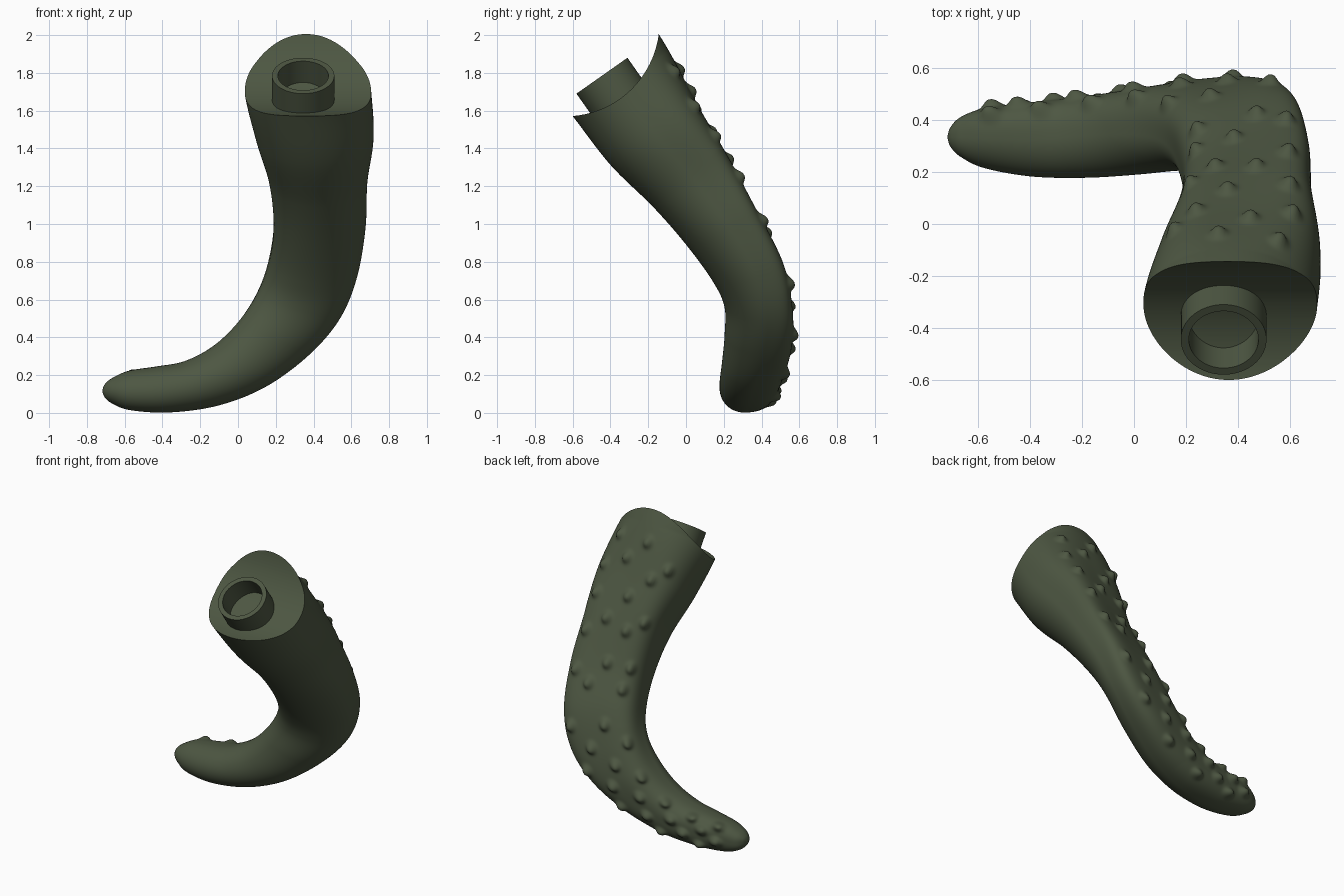
import bpy, bmesh, math
from mathutils import Vector, Matrix
from mathutils.kdtree import KDTree

if "Cube" in bpy.data.objects:
    bpy.data.objects.remove(bpy.data.objects["Cube"])

mat = bpy.data.materials.new("dark_green")
mat.diffuse_color = (0.075, 0.095, 0.055, 1)
mat.use_nodes = True
mat.node_tree.nodes["Principled BSDF"].inputs["Base Color"].default_value = mat.diffuse_color

# Cross-sections along the limb: centre x,y,z | half width x,y,z | half depth y,z
SECTIONS = [
    (0.36, -0.55, 2.037, 0.335, 0, 0, 0.265, 0.188),
    (0.365, -0.347, 1.747, 0.337, 0, 0, 0.252, 0.177),
    (0.405, -0.167, 1.467, 0.313, 0.015, 0, 0.23, 0.157),
    (0.425, 0.018, 1.225, 0.26, 0.035, 0, 0.188, 0.137),
    (0.432, 0.18, 0.98, 0.243, 0.055, 0, 0.165, 0.10),
    (0.395, 0.317, 0.75, 0.235, 0.065, -0.03, 0.163, 0.065),
    (0.32, 0.375, 0.565, 0.22, 0.055, -0.065, 0.163, 0.02),
    (0.19, 0.378, 0.395, 0.19, 0.035, -0.085, 0.17, 0),
    (0.01, 0.355, 0.2475, 0.14, 0.012, -0.1075, 0.165, 0),
    (-0.19, 0.334, 0.1575, 0.09, 0, -0.1175, 0.156, 0),
    (-0.395, 0.325, 0.124, 0.035, 0, -0.121, 0.142, 0.01),
    (-0.575, 0.33, 0.118, 0.005, 0, -0.103, 0.115, 0.01),
    (-0.665, 0.335, 0.117, 0, 0, -0.068, 0.078, 0),
    (-0.705, 0.335, 0.117, 0, 0, -0.035, 0.04, 0),
    (-0.718, 0.335, 0.117, 0, 0, -0.004, 0.004, 0),
]
# Bumps on the upper back, x,y seen from the top
UPPER_BUMPS = [(0.13, -0.02), (0.32, -0.04), (0.56, -0.07), (0.24, 0.05), (0.45, 0.02),
               (0.61, 0.04), (0.19, 0.16), (0.36, 0.13), (0.60, 0.15), (0.31, 0.22),
               (0.47, 0.22), (0.22, 0.28), (0.59, 0.28), (0.38, 0.33), (0.24, 0.36),
               (0.58, 0.40), (0.47, 0.42)]


def section(t):
    """Catmull-Rom blend of the section table."""
    last = len(SECTIONS) - 1
    i = min(int(t), last - 1)
    f = t - i
    p = [SECTIONS[max(0, min(last, i + k))] for k in (-1, 0, 1, 2)]
    s = [0.5 * (2 * b + (c - a) * f + (2 * a - 5 * b + 4 * c - d) * f * f
                + (3 * b - a - 3 * c + d) * f ** 3) for a, b, c, d in zip(*p)]
    return Vector(s[:3]), Vector(s[3:6]), Vector((0, s[6], s[7]))


def surface(t, ang):
    """Point on the limb: flattened back, rounded front."""
    c, b, n = section(t)
    u, v = math.cos(ang), math.sin(ang)
    flat = 2.1 + 1.9 * max(0, min(1, (t - 1) / 1.8))
    flat -= 1.4 * max(0, min(1, (t - 5.5) / 3))
    e = flat if v > 0 else 2.0
    r = (abs(u) ** e + abs(v) ** e) ** (-1 / e)
    return c + b * (u * r) + n * (v * r)


def finish(obj):
    obj.data.materials.append(mat)
    bpy.ops.object.select_all(action='DESELECT')
    obj.select_set(True)
    bpy.context.view_layer.objects.active = obj
    bpy.ops.object.shade_smooth_by_angle(angle=math.radians(40))


def make_object(name, bm):
    bmesh.ops.recalc_face_normals(bm, faces=bm.faces)
    me = bpy.data.meshes.new(name)
    bm.to_mesh(me)
    bm.free()
    obj = bpy.data.objects.new(name, me)
    bpy.context.collection.objects.link(obj)
    return obj


# Limb surface
AROUND = 160
ts = [i / 32 for i in range(11 * 32)] + [11 + i / 8 for i in range(25)]
points = [[surface(t, 2 * math.pi * k / AROUND) for k in range(AROUND)] for t in ts]

# Bump centres: measured upper ones, then staggered rows down to the tip
back = [p for t, row in zip(ts, points) if 0.8 < t < 5.2
        for k, p in enumerate(row) if 20 < k < 60]
bumps = [min(back, key=lambda p: (p.x - x) ** 2 + (p.y - y) ** 2) for x, y in UPPER_BUMPS]
for i in range(10):
    for a in ((136, 80) if i % 2 else (108, 55)):
        bumps.append(surface(5.4 + i * 0.6, math.radians(a)))
tree = KDTree(len(bumps))
for i, p in enumerate(bumps):
    tree.insert(p, i)
tree.balance()

bm = bmesh.new()
rings = []
for t, row in zip(ts, points):
    c, b, n = section(t)
    tangent = (section(min(t + 0.05, 14))[0] - section(max(t - 0.05, 0))[0]).normalized()
    ring = []
    for k, p in enumerate(row):
        co = p.copy()
        if k < AROUND // 2:
            near, _, _ = tree.find(p)
            d = p - near
            along = d.dot(tangent)
            r = math.sqrt(max(0, d.length_squared - along * along) + (along / 1.25) ** 2)
            h = 0.03 * math.exp(-(r / 0.029) ** 2.6)
            side = 0.5 * math.cos(2 * math.pi * k / AROUND)
            out = (n.normalized() + b.normalized() * side).normalized()
            co += (out + tangent * 0.35) * h
        ring.append(bm.verts.new(co))
    rings.append(ring)
for a, b in zip(rings, rings[1:]):
    for k in range(AROUND):
        j = (k + 1) % AROUND
        bm.faces.new((a[k], a[j], b[j], b[k]))
bm.faces.new(rings[0])
bm.faces.new(rings[-1])
limb = make_object("curved_limb", bm)

# Concave joint face cut by a sideways cylinder
bpy.ops.mesh.primitive_cylinder_add(vertices=160, radius=0.5, depth=3,
                                    location=(0.36, -0.64, 2.07),
                                    rotation=(0, math.pi / 2, 0))
cutter = bpy.context.object
cutter.name = "joint_cutter"
cutter.hide_render = True
mod = limb.modifiers.new("joint_cut", 'BOOLEAN')
mod.operation = 'DIFFERENCE'
mod.solver = 'EXACT'
mod.object = cutter
bpy.context.view_layer.objects.active = limb
bpy.ops.object.modifier_apply(modifier=mod.name)
bpy.data.objects.remove(cutter)
finish(limb)

# Hollow connector tube, lathed
profile = [(0, -0.22), (0.134, -0.22), (0.134, 0), (0.165, 0), (0.165, -0.3), (0, -0.3)]
bm = bmesh.new()
vs = [bm.verts.new((r, 0, h)) for r, h in profile]
es = [bm.edges.new(e) for e in zip(vs, vs[1:])]
bmesh.ops.spin(bm, geom=vs + es, cent=(0, 0, 0), axis=(0, 0, 1),
               angle=2 * math.pi, steps=64, use_duplicate=False)
bmesh.ops.remove_doubles(bm, verts=bm.verts, dist=1e-5)
rot = Vector((0, -0.575, 0.818)).to_track_quat('Z', 'Y').to_matrix().to_4x4()
bm.transform(Matrix.Translation((0.345, -0.445, 1.785)) @ rot)
finish(make_object("connector_tube", bm))
